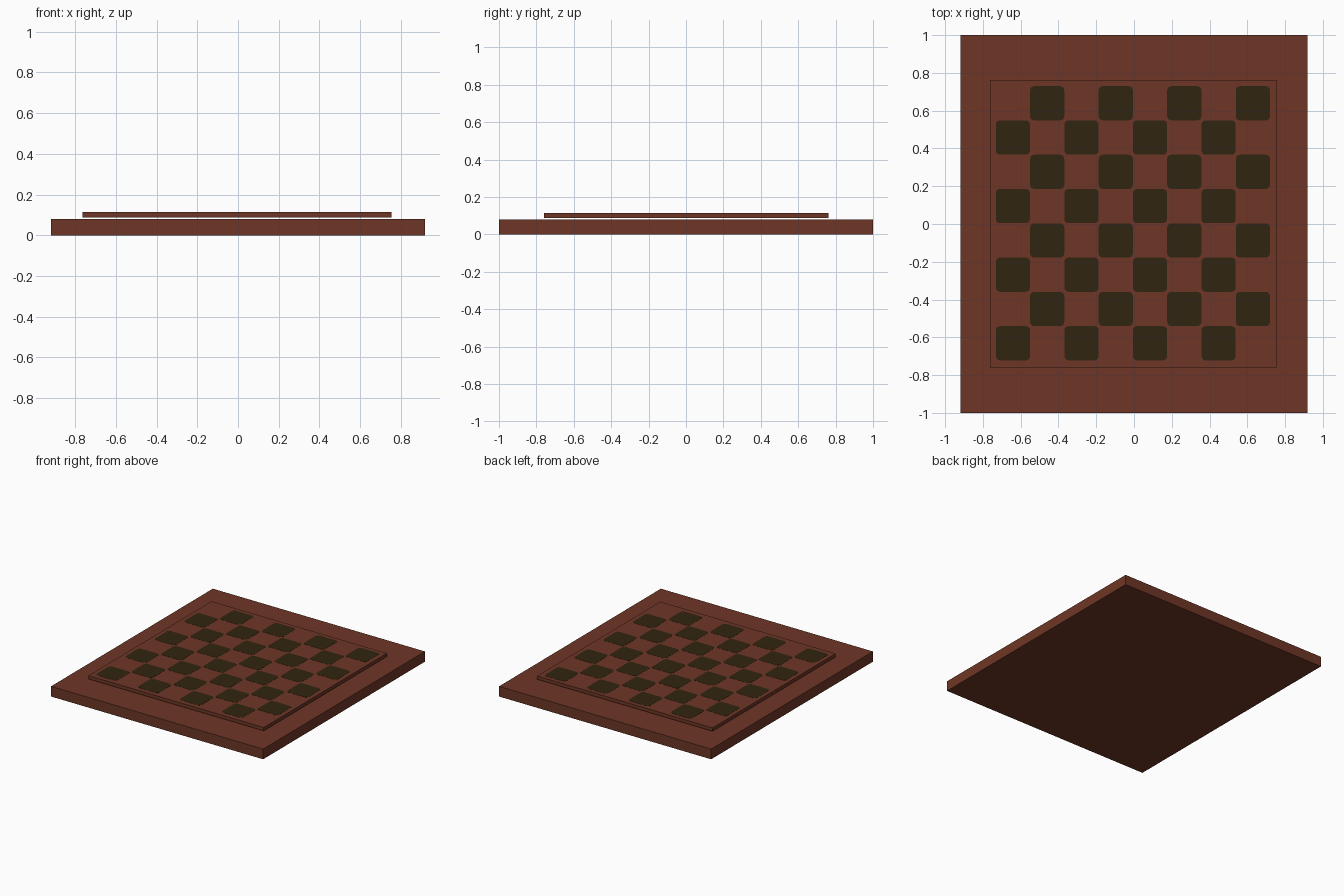
import bpy, bmesh, math

if "Cube" in bpy.data.objects:
    bpy.data.objects.remove(bpy.data.objects["Cube"])


def material(name, rgb):
    m = bpy.data.materials.new(name)
    m.diffuse_color = (*rgb, 1)
    m.use_nodes = True
    m.node_tree.nodes["Principled BSDF"].inputs["Base Color"].default_value = m.diffuse_color
    return m


BROWN = material("red_brown_wood", (0.156, 0.037, 0.019))
DARK = material("dark_olive", (0.030, 0.018, 0.005))


def finish(bm, name, mat):
    bmesh.ops.recalc_face_normals(bm, faces=bm.faces)
    me = bpy.data.meshes.new(name)
    bm.to_mesh(me)
    bm.free()
    me.materials.append(mat)
    ob = bpy.data.objects.new(name, me)
    bpy.context.collection.objects.link(ob)
    return ob


def slab(name, x0, x1, y0, y1, z0, z1, mat):
    bm = bmesh.new()
    bmesh.ops.create_cube(bm, size=1)
    for v in bm.verts:
        v.co = (x1 if v.co.x > 0 else x0, y1 if v.co.y > 0 else y0, z1 if v.co.z > 0 else z0)
    return finish(bm, name, mat)


# wide base and the thin playing board floating just above it
slab("base_board", -0.918, 0.918, -1, 1, 0, 0.08, BROWN)
slab("playing_board", -0.763, 0.755, -0.76, 0.762, 0.087, 0.1135, BROWN)

# dark squares: thin plates with rounded corners, all in one mesh
PITCH, CX, CY = 0.1815, -0.006, 0.004
HALF, R, STEPS = 0.0905, 0.022, 4
TOP, BOTTOM = 0.1145, 0.113
bm = bmesh.new()
for row in range(8):
    for col in range(8):
        if (row + col) % 2:
            continue
        x, y = CX + (col - 3.5) * PITCH, CY + (row - 3.5) * PITCH
        outline = []
        for k, (sx, sy) in enumerate(((1, 1), (-1, 1), (-1, -1), (1, -1))):
            for i in range(STEPS + 1):
                a = (k + i / STEPS) * math.pi / 2
                outline.append((x + sx * (HALF - R) + R * math.cos(a),
                                y + sy * (HALF - R) + R * math.sin(a)))
        face = bm.faces.new([bm.verts.new((px, py, BOTTOM)) for px, py in outline])
        ext = bmesh.ops.extrude_face_region(bm, geom=[face], use_keep_orig=True)
        for g in ext["geom"]:
            if isinstance(g, bmesh.types.BMVert):
                g.co.z = TOP
finish(bm, "dark_squares", DARK)
